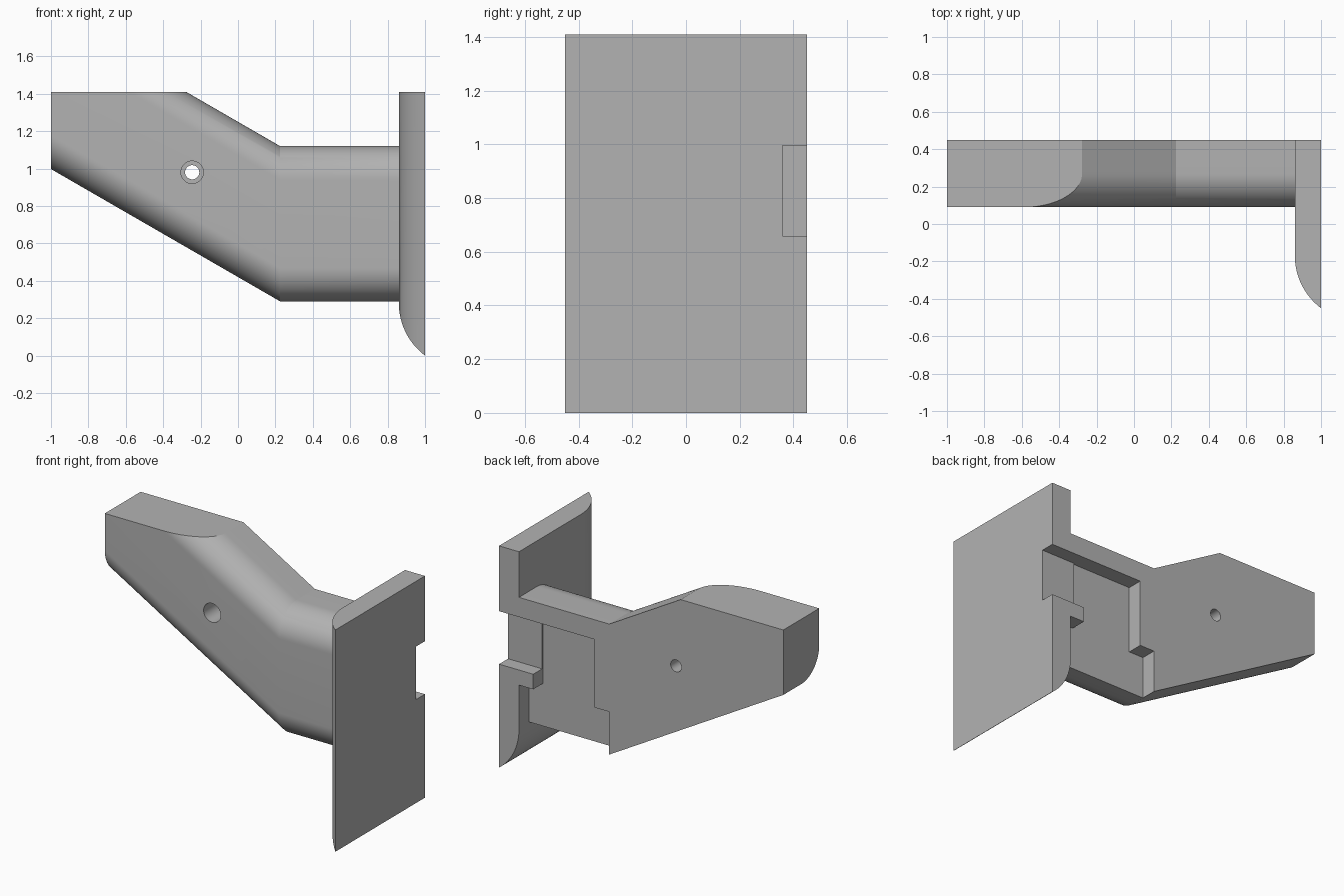
import bpy
import bmesh
import math
from mathutils import Vector

if "Cube" in bpy.data.objects:
    bpy.data.objects.remove(bpy.data.objects["Cube"], do_unlink=True)

BACK, FRONT, TOP = 0.45, -0.45, 1.41
GREY = (0.45, 0.45, 0.45, 1.0)
grey = bpy.data.materials.new("plain grey")
grey.use_nodes = True
grey.diffuse_color = GREY
grey.node_tree.nodes["Principled BSDF"].inputs["Base Color"].default_value = GREY


def make_object(name, bm):
    bmesh.ops.recalc_face_normals(bm, faces=bm.faces)
    mesh = bpy.data.meshes.new(name)
    bm.to_mesh(mesh)
    bm.free()
    mesh.materials.append(grey)
    obj = bpy.data.objects.new(name, mesh)
    bpy.context.collection.objects.link(obj)
    return obj


def loft(name, sections):
    """Skin a row of matching closed sections and cap both ends."""
    bm = bmesh.new()
    rings = [[bm.verts.new(p) for p in s] for s in sections]
    for a, b in zip(rings, rings[1:]):
        for i in range(len(a)):
            j = (i + 1) % len(a)
            bm.faces.new((a[i], a[j], b[j], b[i]))
    bm.faces.new(rings[0])
    bm.faces.new(rings[-1])
    return make_object(name, bm)


def box(lo, hi):
    bm = bmesh.new()
    lo, hi = Vector(lo), Vector(hi)
    bmesh.ops.create_cube(bm, size=1)
    for v in bm.verts:
        v.co = (lo + hi) / 2 + v.co * (hi - lo)
    return make_object("cutter", bm)


def cylinder(radius, x, z, y0, y1):
    ring = [(x + radius * math.cos(t), z + radius * math.sin(t))
            for t in (math.tau * i / 48 for i in range(48))]
    return loft("cutter", [[(a, y, b) for a, b in ring] for y in (y0, y1)])


def combine(obj, other, operation="DIFFERENCE"):
    """Apply a boolean and remove the helper."""
    mod = obj.modifiers.new("cut", "BOOLEAN")
    mod.operation, mod.solver, mod.object = operation, "EXACT", other
    bpy.context.view_layer.update()
    result = obj.evaluated_get(bpy.context.evaluated_depsgraph_get())
    mesh = bpy.data.meshes.new_from_object(result)
    obj.modifiers.clear()
    obj.data = mesh
    bpy.data.objects.remove(other, do_unlink=True)


# Arm: rounded-front section, slid upward along the sloping half
face, low, high, fillet, steps = 0.09, 0.29, 1.12, 0.18, 20
section = [(BACK, low)]
for i in range(steps + 1):
    t = math.pi / 2 * i / steps
    section.append((face + fillet * (1 - math.sin(t)), low + fillet * (1 - math.cos(t))))
section += [(y, low + high - z) for y, z in reversed(section)]
bend = 0.225
rise = (bend + 1) * math.tan(math.radians(30))
arm = loft("arm", [[(x, y, z + dz) for y, z in section]
                   for x, dz in ((0.86, 0), (bend, 0), (-1, rise))])
combine(arm, box((-2, -1, TOP), (2, 1, 3)))

# Stepped recess in the back of the arm, leaving a small catch by the plate
combine(arm, box((0.33, 0.35, 0.5), (0.76, 1, 0.995)))
combine(arm, box((0.7, 0.36, 0.658), (0.9, 1, 0.995)))
combine(arm, box((bend, 0.35, 0.1), (0.9, 1, 0.562)))

# Counterbored screw hole
combine(arm, cylinder(0.038, -0.245, 0.98, -1, 1))
combine(arm, cylinder(0.06, -0.245, 0.98, -1, 0.28))

# End plate: curved along its front and bottom edges
thick, reach = 0.14, 0.28
sweep = 2 * math.atan(thick / reach)
radius = reach / math.sin(sweep)
curve = [(1 - thick + radius * (1 - math.cos(t)), reach - radius * math.sin(t))
         for t in (sweep * i / steps for i in range(steps + 1))]
side = curve + [(1, 2), (1 - thick, 2)]
plate = loft("end_plate", [[(x, y, z) for x, z in side] for y in (FRONT - 0.1, BACK)])
across = loft("cutter", [[(x, min(FRONT + d, BACK + 0.1), z) for x, d in side] for z in (-0.1, TOP)])
combine(plate, across, "INTERSECT")
combine(plate, box((0.5, 0.36, 0.658), (2, 1, 0.995)))

# Smooth curves, crisp folds
bpy.ops.object.select_all(action="DESELECT")
for obj in (arm, plate):
    obj.select_set(True)
bpy.context.view_layer.objects.active = arm
bpy.ops.object.shade_smooth_by_angle(angle=math.radians(20))
